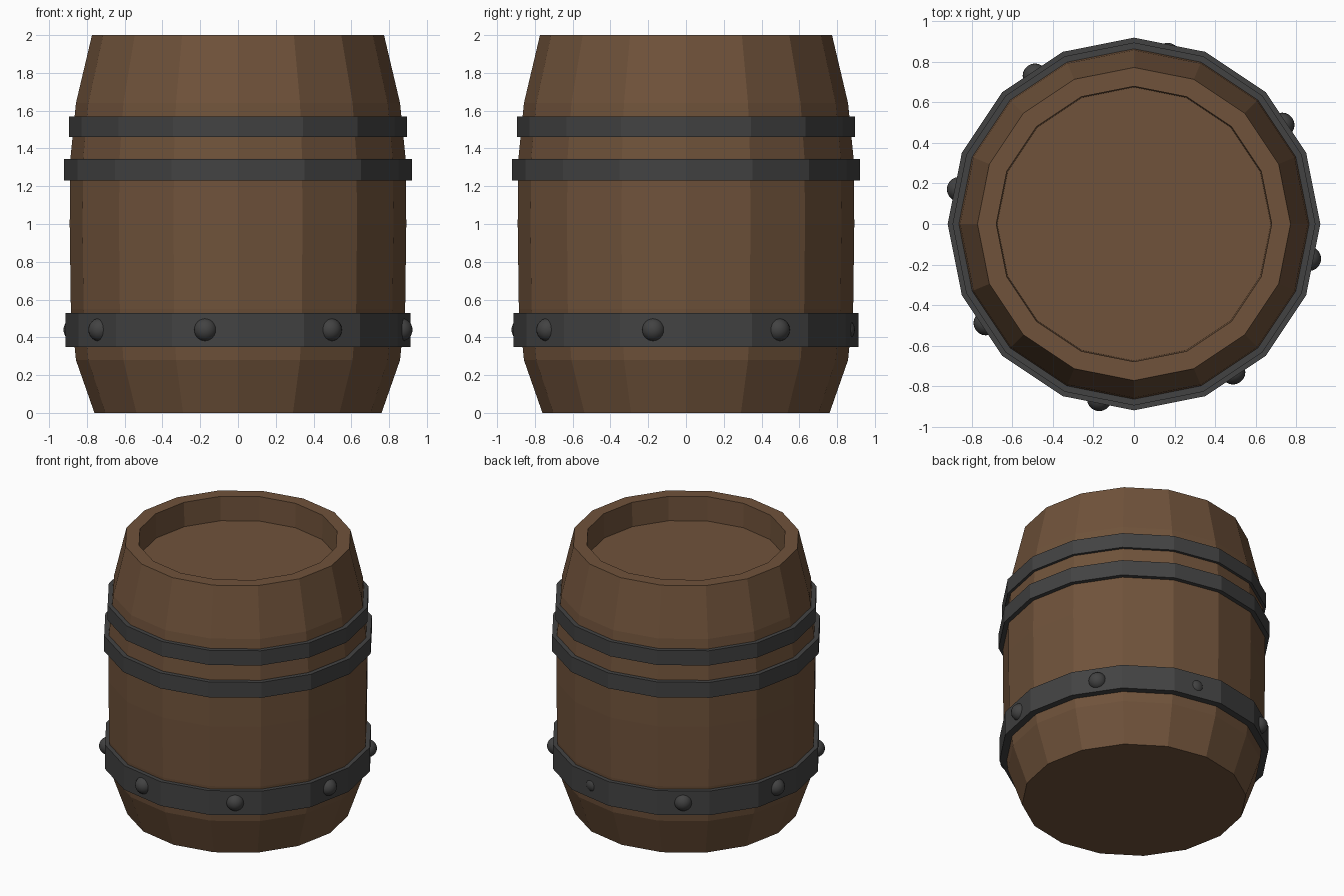
import bpy, bmesh
from math import sin, cos, radians, tau

if "Cube" in bpy.data.objects:
    bpy.data.objects.remove(bpy.data.objects["Cube"])

SIDES = 16


def material(name, rgb):
    m = bpy.data.materials.new(name)
    m.diffuse_color = (*rgb, 1)
    m.use_nodes = True
    m.node_tree.nodes["Principled BSDF"].inputs["Base Color"].default_value = m.diffuse_color
    return m


wood = material("wood", (0.16, 0.085, 0.043))
iron = material("iron", (0.055, 0.055, 0.055))


def lathe(name, profile, mat, closed=False):
    """Spin a (radius, z) profile into a faceted shape; open profiles get end caps."""
    bm = bmesh.new()
    rings = [[bm.verts.new((r * cos(tau * i / SIDES), r * sin(tau * i / SIDES), z))
              for i in range(SIDES)] for r, z in profile]
    pairs = list(zip(rings, rings[1:]))
    if closed:
        pairs.append((rings[-1], rings[0]))
    else:
        bm.faces.new(rings[0])
        bm.faces.new(rings[-1])
    for a, b in pairs:
        for i in range(SIDES):
            j = (i + 1) % SIDES
            bm.faces.new((a[i], a[j], b[j], b[i]))
    bmesh.ops.recalc_face_normals(bm, faces=bm.faces)
    mesh = bpy.data.meshes.new(name)
    bm.to_mesh(mesh)
    bm.free()
    mesh.materials.append(mat)
    obj = bpy.data.objects.new(name, mesh)
    bpy.context.collection.objects.link(obj)
    return obj


# Bulging wooden body with rim and recessed lid
lathe("barrel_body", [(0.76, 0), (0.858, 0.28), (0.885, 0.55), (0.891, 1.0),
                      (0.887, 1.35), (0.858, 1.64), (0.773, 2.0),
                      (0.68, 2.0), (0.675, 1.82)], wood)

# Iron hoops
for name, r, z0, z1 in (("lower_hoop", 0.914, 0.35, 0.53),
                        ("middle_hoop", 0.92, 1.23, 1.345),
                        ("upper_hoop", 0.896, 1.46, 1.57)):
    lathe(name, [(r, z0), (r, z1), (0.84, z1), (0.84, z0)], iron, closed=True)

# Rivets centred on every second facet of the lower hoop, one sunk deeper
for k in range(8):
    a = radians(33.75 + 45 * k)
    dist = 0.85 if k == 1 else 0.88
    bpy.ops.mesh.primitive_uv_sphere_add(segments=20, ring_count=12, radius=0.061,
                                         location=(dist * cos(a), dist * sin(a), 0.44))
    rivet = bpy.context.object
    rivet.name = f"rivet_{k + 1}"
    rivet.data.materials.append(iron)
    bpy.ops.object.shade_smooth()
